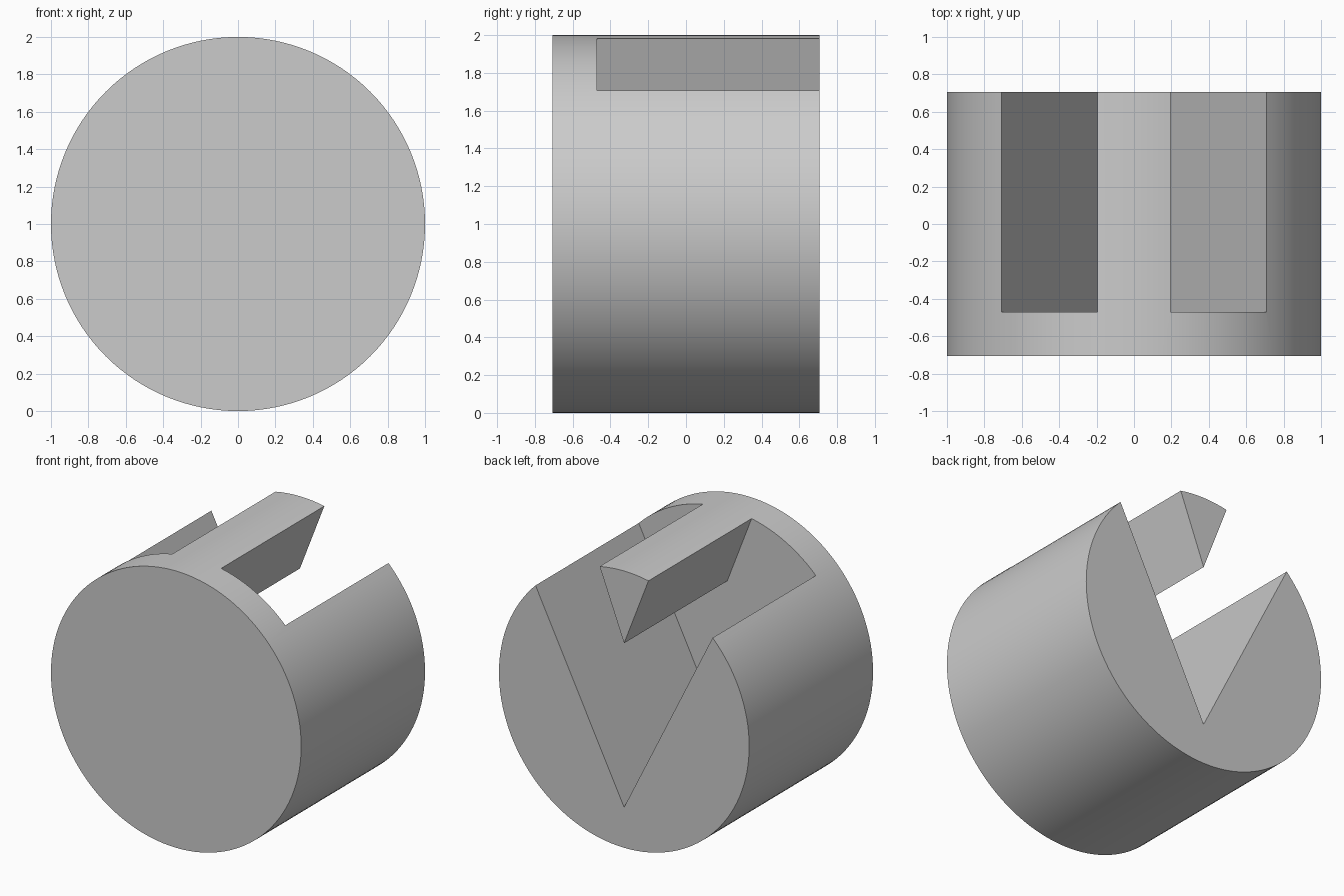
import bpy
import bmesh
import math
from mathutils import Vector

if "Cube" in bpy.data.objects:
    bpy.data.objects.remove(bpy.data.objects["Cube"])

HALF_LENGTH = 0.707
SLOT_FRONT = -0.471

grey = bpy.data.materials.new("plain grey")
grey.diffuse_color = (0.6, 0.6, 0.6, 1)
grey.use_nodes = True
grey.node_tree.nodes["Principled BSDF"].inputs["Base Color"].default_value = grey.diffuse_color


def prism(name, profile, y0, y1):
    """Extrude an (x, z) outline along y."""
    bm = bmesh.new()
    face = bm.faces.new([bm.verts.new((x, y0, z)) for x, z in profile])
    ext = bmesh.ops.extrude_face_region(bm, geom=[face])
    verts = [v for v in ext["geom"] if isinstance(v, bmesh.types.BMVert)]
    bmesh.ops.translate(bm, verts=verts, vec=Vector((0, y1 - y0, 0)))
    bmesh.ops.recalc_face_normals(bm, faces=bm.faces)
    mesh = bpy.data.meshes.new(name)
    bm.to_mesh(mesh)
    bm.free()
    mesh.materials.append(grey)
    obj = bpy.data.objects.new(name, mesh)
    bpy.context.collection.objects.link(obj)
    return obj


# Round body lying along y
SIDES = 128
circle = [(math.cos(2 * math.pi * i / SIDES), 1 + math.sin(2 * math.pi * i / SIDES))
          for i in range(SIDES)]
body = prism("notched_cylinder", circle, -HALF_LENGTH, HALF_LENGTH)

# V slot outline that leaves a small hanging wedge in the middle
slot = [(-0.955, 2.2), (0, 0.293), (0.955, 2.2),
        (0.28, 2.2), (0, 1.478), (-0.28, 2.2)]
cutter = prism("slot_cutter", slot, SLOT_FRONT, HALF_LENGTH + 0.2)
cutter.hide_render = True

# Cut the slot, open at the back
cut = body.modifiers.new("slot", 'BOOLEAN')
cut.operation = 'DIFFERENCE'
cut.solver = 'EXACT'
cut.object = cutter
bpy.context.view_layer.objects.active = body
body.select_set(True)
bpy.ops.object.modifier_apply(modifier=cut.name)
bpy.data.objects.remove(cutter)

# Smooth round side with crisp cut edges
bpy.ops.object.shade_smooth_by_angle(angle=math.radians(20))
